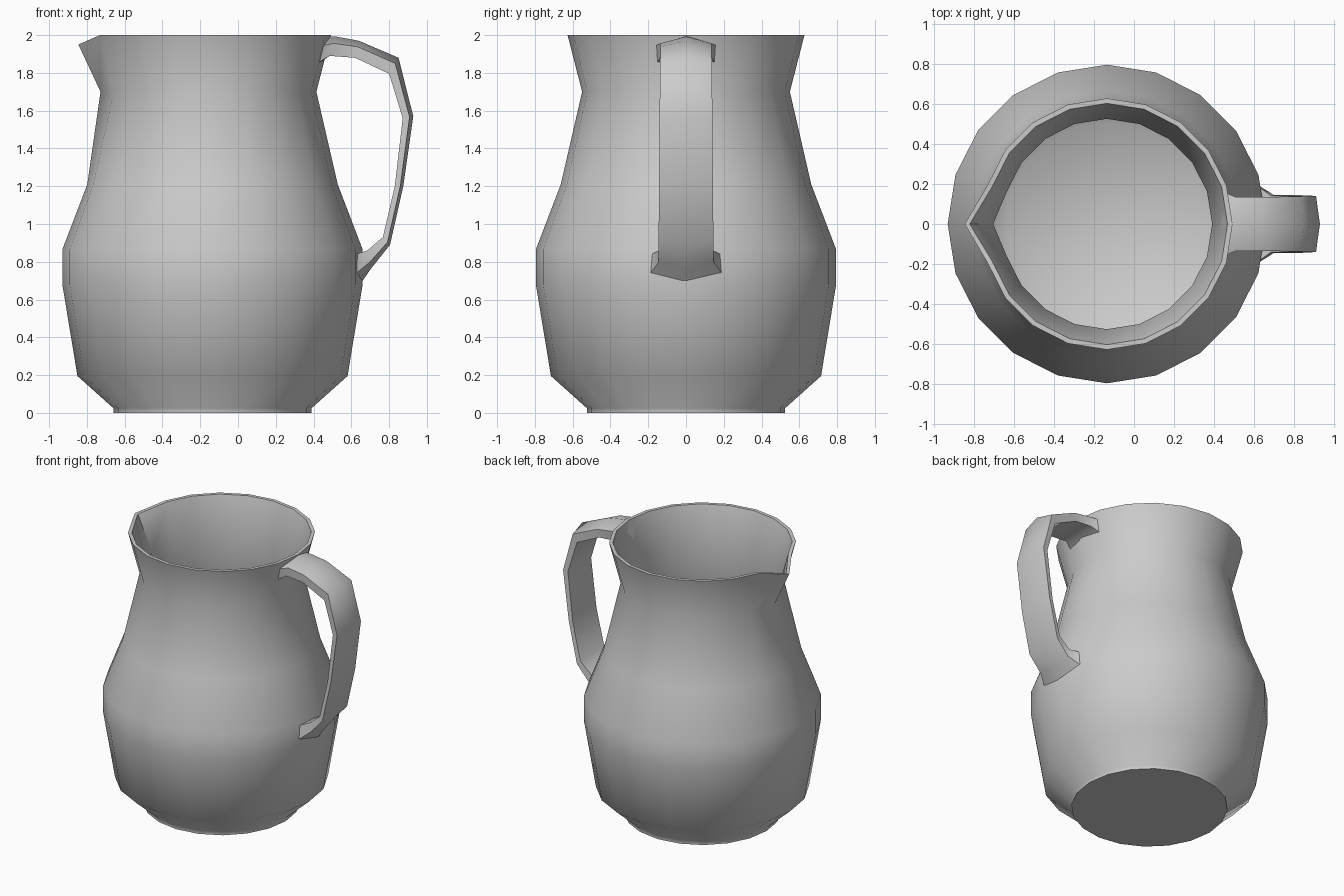
import bpy, bmesh
from math import cos, sin, pi

if "Cube" in bpy.data.objects:
    bpy.data.objects.remove(bpy.data.objects["Cube"])

CX, SIDES = -0.135, 20


def finish(bm, name, angle):
    bmesh.ops.recalc_face_normals(bm, faces=bm.faces)
    mesh = bpy.data.meshes.new(name)
    bm.to_mesh(mesh)
    bm.free()
    obj = bpy.data.objects.new(name, mesh)
    bpy.context.collection.objects.link(obj)
    bpy.ops.object.select_all(action='DESELECT')
    obj.select_set(True)
    bpy.context.view_layer.objects.active = obj
    bpy.ops.object.shade_smooth_by_angle(angle=angle)
    return obj


def bridge(bm, rings):
    for a, b in zip(rings, rings[1:]):
        n = len(a)
        for i in range(n):
            bm.faces.new((a[i], a[(i + 1) % n], b[(i + 1) % n], b[i]))


# Jug body: lathe profile (radius, height, spout pull, spout drop), outside then inside
outer = [(0.525, 0, 0, 0), (0.525, 0.025, 0, 0), (0.715, 0.195, 0, 0),
         (0.795, 0.68, 0, 0), (0.795, 0.865, 0, 0), (0.663, 1.21, 0, 0),
         (0.55, 1.70, 0.043, 0), (0.627, 2.0, 0.083, 0.05)]
wall = 0.025
inner = [(r - wall, z, p, d) for r, z, p, d in reversed(outer[2:])]
inner.append((0.505, 0.04, 0, 0))

bm = bmesh.new()
rings = []
for r, z, pull, drop in outer + inner:
    ring = []
    for i in range(SIDES):
        a = 2 * pi * i / SIDES
        tip = i == SIDES // 2
        rr = r + (pull if tip else 0)
        ring.append(bm.verts.new((CX + rr * cos(a), rr * sin(a), z - (drop if tip else 0))))
    rings.append(ring)
bridge(bm, rings)
bm.faces.new(rings[0])
bm.faces.new(rings[-1])
finish(bm, "jug_body", 0.9)

# Handle: sections of (outer x, outer z, inner x, inner z, half width, edge inset)
sections = [(0.47, 1.995, 0.43, 1.85, 0.16, 0.012),
            (0.52, 1.992, 0.485, 1.89, 0.135, 0),
            (0.64, 1.97, 0.62, 1.88, 0.135, 0),
            (0.85, 1.88, 0.80, 1.795, 0.137, 0),
            (0.928, 1.57, 0.872, 1.56, 0.14, 0),
            (0.875, 1.20, 0.83, 1.20, 0.143, 0),
            (0.805, 0.89, 0.767, 0.93, 0.145, 0),
            (0.705, 0.765, 0.685, 0.86, 0.145, 0),
            (0.65, 0.685, 0.645, 0.84, 0.19, 0.022)]
bm = bmesh.new()
rings = []
for ox, oz, ix, iz, w, inset in sections:
    ex, ez = ox + 0.35 * (ix - ox) - inset, oz + 0.35 * (iz - oz)
    pts = [(ox, 0, oz), (ex, w, ez), (ix - inset, w * 0.97, iz),
           (ix, 0, iz), (ix - inset, -w * 0.97, iz), (ex, -w, ez)]
    rings.append([bm.verts.new(p) for p in pts])
bridge(bm, rings)
bm.faces.new(rings[0])
bm.faces.new(rings[-1])
finish(bm, "handle", 1.0)
